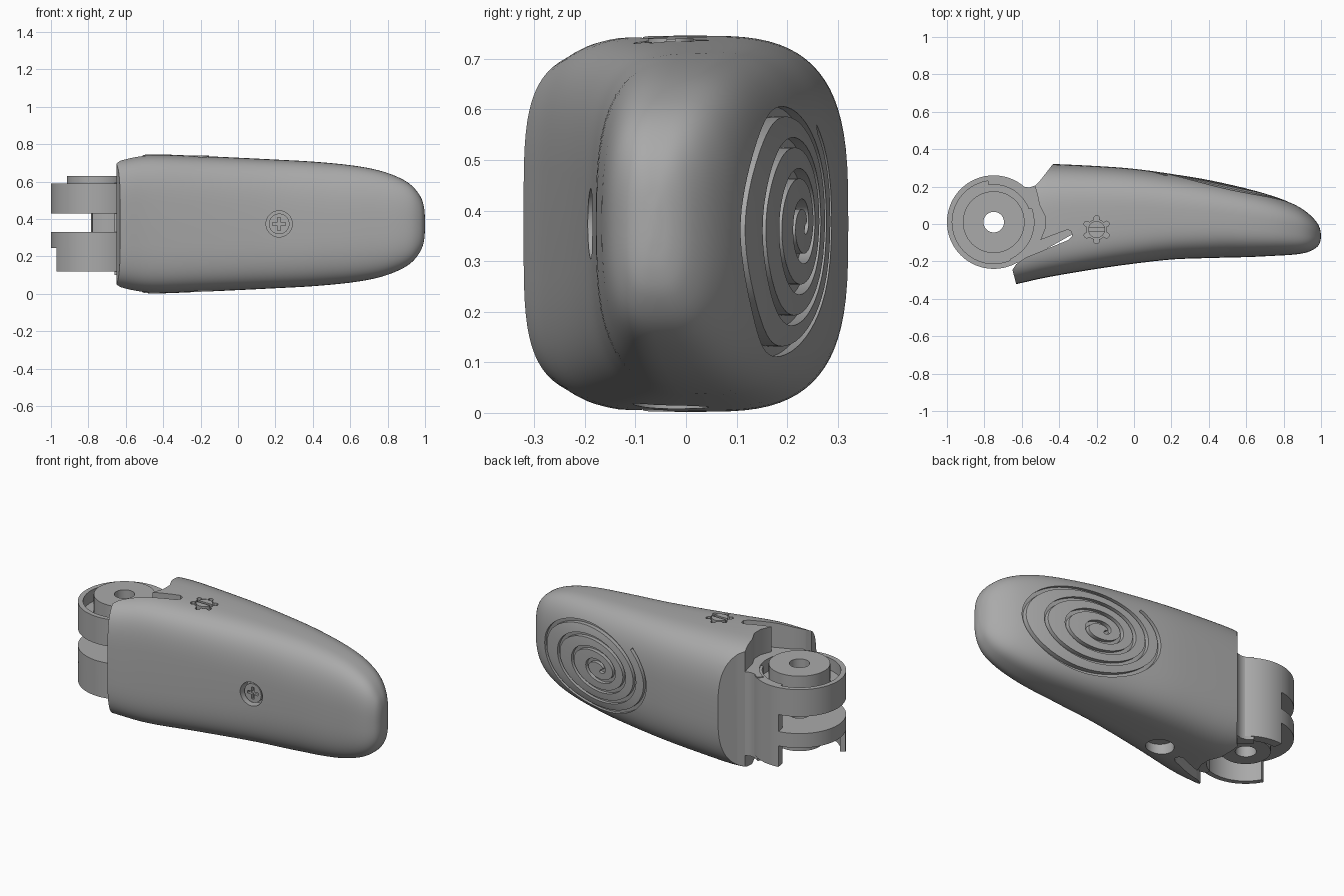
import bpy, bmesh, math
from math import cos, sin, pi, tau
from mathutils import Vector, Matrix
from mathutils.bvhtree import BVHTree

if "Cube" in bpy.data.objects:
    bpy.data.objects.remove(bpy.data.objects["Cube"])

grey = bpy.data.materials.new("plain grey")
grey.use_nodes = True
grey.diffuse_color = (0.4, 0.4, 0.4, 1)
grey.node_tree.nodes["Principled BSDF"].inputs["Base Color"].default_value = (0.4, 0.4, 0.4, 1)

MID = 0.374            # height of the long axis
HINGE = Vector((-0.75, 0.01, 0))


def finish(bm, name):
    bmesh.ops.recalc_face_normals(bm, faces=bm.faces)
    mesh = bpy.data.meshes.new(name)
    bm.to_mesh(mesh)
    bm.free()
    mesh.materials.append(grey)
    ob = bpy.data.objects.new(name, mesh)
    bpy.context.collection.objects.link(ob)
    return ob


def bridge(name, rings, closed=False):
    """Skin a list of equal rings; cap the ends unless the strip is closed."""
    bm = bmesh.new()
    rows = [[bm.verts.new(p) for p in ring] for ring in rings]
    n = len(rows[0])
    for a, b in zip(rows, rows[1:] + rows[:1] if closed else rows[1:]):
        for i in range(n):
            j = (i + 1) % n
            bm.faces.new((a[i], a[j], b[j], b[i]))
    if not closed:
        bm.faces.new(rows[0])
        bm.faces.new(rows[-1])
    return finish(bm, name)


def prism(name, points, z0, z1):
    return bridge(name, [[(x, y, z) for x, y in points] for z in (z0, z1)])


def lathe(name, profile, start=0, end=360, steps=64):
    """Turn a profile of radius and height about the hinge, fully or as an arc."""
    full = end - start == 360
    angles = [math.radians(start + (end - start) * k / steps) for k in range(steps + (not full))]
    rings = [[HINGE + Vector((r * cos(a), r * sin(a), z)) for r, z in profile] for a in angles]
    return bridge(name, rings, closed=full)


def cylinder(name, centre, radius, depth, axis="Z", steps=40):
    bm = bmesh.new()
    turn = Matrix.Rotation(pi / 2, 4, "X") if axis == "Y" else Matrix()
    bmesh.ops.create_cone(bm, cap_ends=True, segments=steps, radius1=radius, radius2=radius,
                          depth=depth, matrix=Matrix.Translation(centre) @ turn)
    return finish(bm, name)


def box(name, low, high):
    return prism(name, [(low[0], low[1]), (high[0], low[1]), (high[0], high[1]), (low[0], high[1])],
                 low[2], high[2])


def boolean(ob, tool):
    mod = ob.modifiers.new("cut", "BOOLEAN")
    mod.object, mod.operation, mod.solver = tool, "DIFFERENCE", "EXACT"
    bpy.context.view_layer.objects.active = ob
    bpy.ops.object.modifier_apply(modifier=mod.name)
    bpy.data.objects.remove(tool)


def smooth(ob, angle=32):
    bpy.ops.object.select_all(action="DESELECT")
    ob.select_set(True)
    bpy.context.view_layer.objects.active = ob
    bpy.ops.object.shade_smooth_by_angle(angle=math.radians(angle))


# Body: stations of x, front y, back y, half height, joined by a smooth spline
stations = [(-0.7, -0.335, 0.32, 0.345), (-0.6, -0.315, 0.325, 0.358), (-0.46, -0.284, 0.322, 0.372),
            (-0.2, -0.24, 0.31, 0.363), (0, -0.212, 0.295, 0.354), (0.2, -0.19, 0.268, 0.344),
            (0.4, -0.182, 0.235, 0.333), (0.6, -0.177, 0.19, 0.314), (0.75, -0.17, 0.147, 0.287),
            (0.86, -0.163, 0.103, 0.248), (0.93, -0.15, 0.058, 0.204), (0.975, -0.126, 0.012, 0.147),
            (0.994, -0.1, -0.025, 0.092), (1.0, -0.07, -0.058, 0.03)]


def spline(pts, sub=4):
    pts = [Vector(p) for p in pts]
    ext = [2 * pts[0] - pts[1]] + pts + [2 * pts[-1] - pts[-2]]
    for a, b, c, d in zip(ext, ext[1:], ext[2:], ext[3:]):
        for k in range(sub):
            t = k / sub
            yield b + 0.5 * t * (c - a + t * (2 * a - 5 * b + 4 * c - d + t * (3 * (b - c) + d - a)))
    yield pts[-1]


def section(x, front, back, half, n=80):
    """Rounded box section, squarer on the front side near the root."""
    blend = min(1, max(0, (0.5 - x) / 0.9))
    ring = []
    for k in range(n):
        c, s = cos(tau * k / n), sin(tau * k / n)
        power = 2 / (3 + blend * (0.2 if c > 0 else 1.2))
        y = (front + back) / 2 + (back - front) / 2 * math.copysign(abs(c) ** power, c)
        ring.append((x, y, MID + half * math.copysign(abs(s) ** power, s)))
    return ring


body = bridge("finger_body", [section(*s) for s in spline(stations)])
bm = bmesh.new()
bm.from_mesh(body.data)
surface = BVHTree.FromBMesh(bm)
bm.free()

# Spiral groove on the back pad, laid on the body surface
path = []
turns, steps = 4.35, 300
for k in range(steps + 1):
    f = k / steps
    a = 0.38 * tau + (1 - f) * turns * tau
    r = 0.03 + 0.97 * f
    x, z = 0.4 + 0.085 * f + 0.425 * r * cos(a), MID + 0.275 * r * sin(a)
    hit = surface.ray_cast(Vector((x, 1, z)), Vector((0, -1, 0)))[0]
    path.append(Vector((x, hit.y, z)))
rings = []
for k, p in enumerate(path):
    t = path[min(k + 1, steps)] - path[max(k - 1, 0)]
    side = Vector((-t.z, 0, t.x)).normalized() * 0.01
    inner, outer = Vector((0, -0.022, 0)), Vector((0, 0.03, 0))
    rings.append([p - side + inner, p + side + inner, p + side + outer, p - side + outer])
boolean(body, bridge("groove_cutter", rings))

# Root end of the body: concave mouth, clip slot and lip
mouth = [(-1.1, 0.5), (-0.4, 0.5), (-0.43, 0.325), (-0.5, 0.235), (-0.53, 0.205), (-0.515, 0.15),
         (-0.505, 0.1), (-0.475, 0.04), (-0.475, -0.02), (-0.5, -0.085), (-0.355, -0.03),
         (-0.335, -0.04), (-0.33, -0.065), (-0.35, -0.085), (-0.58, -0.18), (-0.63, -0.215),
         (-0.65, -0.245), (-0.63, -0.32), (-0.62, -0.5), (-1.1, -0.5)]
boolean(body, prism("mouth_cutter", mouth, -0.1, 0.9))

# Screw sockets: front, top star shape, and bottom
boolean(body, cylinder("front_socket", (0.22, -0.2, MID), 0.07, 0.13, "Y"))
star = [(-0.2 + r * cos(a), -0.03 + r * sin(a))
        for a in (tau * k / 96 for k in range(96))
        for r in [0.053 + 0.022 * max(0, cos(6 * a + pi)) ** 0.4]]
boolean(body, prism("star_socket", star, 0.68, 0.9))
boolean(body, cylinder("bottom_socket", (-0.2, -0.03, 0), 0.075, 0.14))
smooth(body)

# Front screw with a cross recess
screw = cylinder("front_screw", (0.22, -0.15, MID), 0.055, 0.05, "Y")
for w, h in ((0.035, 0.008), (0.008, 0.035)):
    boolean(screw, box("cross_cutter", (0.22 - w, -0.2, MID - h), (0.22 + w, -0.158, MID + h)))
smooth(screw)

# Top screw with a straight slot
top_screw = cylinder("top_screw", (-0.2, -0.03, 0.705), 0.045, 0.07)
boolean(top_screw, box("slot_cutter", (-0.26, -0.038, 0.72), (-0.14, -0.022, 0.8)))
smooth(top_screw)

# Neck between the body and the hinge, hollowed around the hinge discs
neck_shape = [(-0.625, 0.224), (-0.59, 0.2), (-0.56, 0.195), (-0.53, 0.205), (-0.49, 0.235),
              (-0.45, 0.25), (-0.4, 0.2), (-0.32, -0.05), (-0.56, -0.185), (-0.62, -0.21),
              (-0.66, -0.2), (-0.66, 0.18)]
neck = prism("neck", neck_shape, 0.1, 0.595)
boolean(neck, cylinder("top_hollow", HINGE + Vector((0, 0, 0.65)), 0.215, 0.3, steps=64))
boolean(neck, cylinder("bottom_hollow", HINGE + Vector((0, 0, 0.12)), 0.205, 0.25, steps=64))
boolean(neck, box("gap_cutter", (-0.8, -0.4, 0.33), (-0.66, 0.15, 0.43)))
smooth(neck)

# Curved arm that carries the neck wall round the back of the hinge
smooth(lathe("hinge_arm", [(0.2, 0.12), (0.25, 0.12), (0.25, 0.59), (0.2, 0.59)], 20, 98, 24))

# Upper hinge cup with rim, recess, raised boss and bore
smooth(lathe("upper_hinge", [(0.055, 0.43), (0.25, 0.43), (0.25, 0.59), (0.222, 0.59), (0.222, 0.52),
                             (0.165, 0.52), (0.165, 0.63), (0.055, 0.63)]))

# Lower hinge disc with a short boss, and a skirt along its front edge
smooth(lathe("lower_hinge", [(0.055, 0.33), (0.25, 0.33), (0.25, 0.245), (0.13, 0.245),
                             (0.13, 0.17), (0.055, 0.17)]))
smooth(lathe("hinge_skirt", [(0.22, 0.12), (0.249, 0.12), (0.249, 0.26), (0.22, 0.26)], 208, 335, 40))
